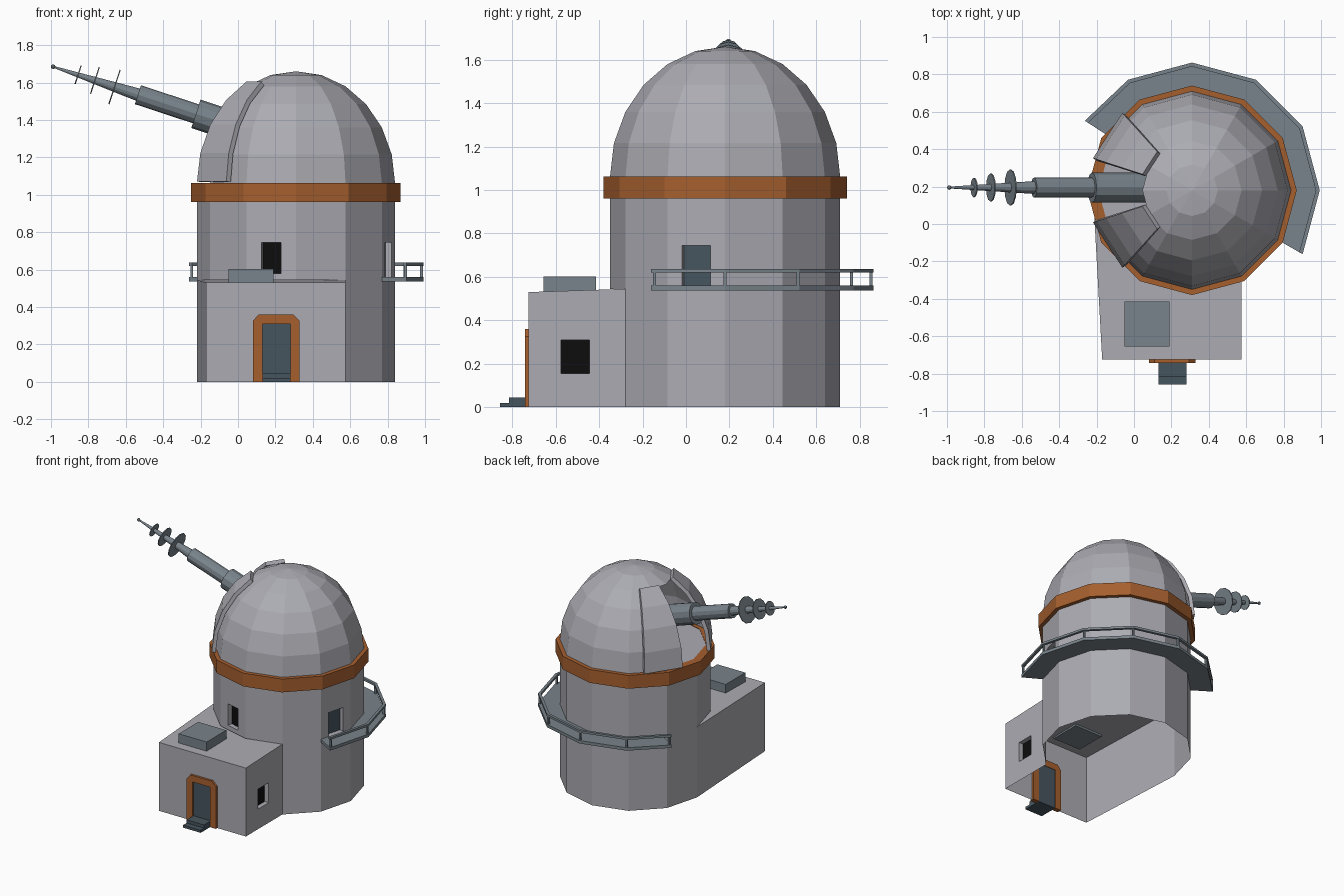
import bpy, bmesh
from math import sin, cos, radians
from mathutils import Vector, Matrix

cube = bpy.data.objects.get("Cube")
if cube:
    bpy.data.objects.remove(cube)

CX, CY, R = 0.31, 0.18, 0.53          # tower axis and radius
TOP, ROOF = 1.06, 0.545               # dome base and annex roof heights


def material(name, rgb):
    m = bpy.data.materials.new(name)
    m.use_nodes = True
    m.diffuse_color = (*rgb, 1)
    m.node_tree.nodes["Principled BSDF"].inputs["Base Color"].default_value = (*rgb, 1)
    return m


PLASTER = material("pale grey plaster", (0.41, 0.41, 0.45))
COPPER = material("copper brown", (0.38, 0.115, 0.028))
STEEL = material("blue grey steel", (0.19, 0.23, 0.26))
SLATE = material("dark slate", (0.062, 0.09, 0.112))
BLACK = material("black glass", (0.004, 0.004, 0.004))


def finish(name, bm, *mats, fix=True):
    if fix:
        bmesh.ops.recalc_face_normals(bm, faces=bm.faces)
    mesh = bpy.data.meshes.new(name)
    bm.to_mesh(mesh)
    bm.free()
    for m in mats:
        mesh.materials.append(m)
    ob = bpy.data.objects.new(name, mesh)
    bpy.context.collection.objects.link(ob)
    return ob


def polar(r, az, z):
    a = radians(az)
    return Vector((CX + r * cos(a), CY + r * sin(a), z))


def box(name, lo, hi, mat):
    lo, hi = Vector(lo), Vector(hi)
    bm = bmesh.new()
    bmesh.ops.create_cube(bm, size=1, matrix=Matrix.Translation((lo + hi) / 2)
                          @ Matrix.Diagonal((*(hi - lo), 1)))
    return finish(name, bm, mat)


def band(name, azs, r0, r1, z0, z1, mat, closed=False):
    """Faceted curved bar with a rectangular section."""
    bm = bmesh.new()
    rows = [[bm.verts.new(polar(r, a, z)) for r, z in
             ((r0, z0), (r1, z0), (r1, z1), (r0, z1))] for a in azs]
    pairs = list(zip(rows, rows[1:])) + ([(rows[-1], rows[0])] if closed else [])
    for p, q in pairs:
        for i in range(4):
            j = (i + 1) % 4
            bm.faces.new((p[i], p[j], q[j], q[i]))
    if not closed:
        bm.faces.new(rows[0])
        bm.faces.new(rows[-1])
    return finish(name, bm, mat)


def walls(bm, low, high):
    a, b = [bm.verts.new(p) for p in low], [bm.verts.new(p) for p in high]
    for i in range(len(a)):
        j = (i + 1) % len(a)
        bm.faces.new((a[i], a[j], b[j], b[i]))
    return bm.faces.new(b)


def recess(bm, normal, mid, width, z0, z1, slot, depth=0.035):
    """Replace the wall nearest to mid by one with a sunken opening."""
    n = Vector(normal).normalized()
    t = Vector((0, 0, 1)).cross(n)
    bm.normal_update()
    face = min((f for f in bm.faces if f.normal.dot(n) > 0.99),
               key=lambda f: (f.calc_center_median() - mid).length)
    c = face.calc_center_median()
    mid = mid + n * (c - mid).dot(n)
    lower = sorted(face.verts, key=lambda v: v.co.z)
    outer = sorted(lower[:2], key=lambda v: v.co.dot(t)) + \
        sorted(lower[2:], key=lambda v: -v.co.dot(t))
    pts = []
    for s, z in ((-1, z0), (1, z0), (1, z1), (-1, z1)):
        p = mid + t * s * width / 2
        pts.append(Vector((p.x, p.y, z)))
    rim = [bm.verts.new(p) for p in pts]
    back = [bm.verts.new(p - n * depth) for p in pts]
    bm.faces.remove(face)
    for i in range(4):
        j = (i + 1) % 4
        bm.faces.new((outer[i], outer[j], rim[j], rim[i]))
        bm.faces.new((rim[i], rim[j], back[j], back[i]))
    bm.faces.new(back).material_index = slot


# Ground storey: tower foot merged with the annex, open underneath
plan = [(p.x, p.y) for p in (polar(R, a, 0) for a in range(-60, 181, 30))]
plan += [(-0.17, -0.725), (0.575, -0.725)]
bm = bmesh.new()
walls(bm, [(x, y, 0) for x, y in plan],
      [(x, y, 0.53 if y < -0.5 else ROOF) for x, y in plan])
recess(bm, (1, 0, 0), Vector((0.575, -0.51, 0.23)), 0.13, 0.155, 0.31, 1)
finish("ground_storey", bm, PLASTER, BLACK, fix=False)

# Upper tower with a front window and a balcony door
bm = bmesh.new()
azs = range(0, 360, 30)
walls(bm, [polar(R, a, ROOF) for a in azs], [polar(R, a, TOP) for a in azs])
for az, w, z0, z1, slot in ((255, 0.11, 0.58, 0.745, 1), (-15, 0.135, 0.56, 0.745, 2)):
    d = polar(1, az, 0) - polar(0, az, 0)
    recess(bm, d, polar(R * cos(radians(15)), az, 0.7), w, z0, z1, slot)
finish("upper_tower", bm, PLASTER, BLACK, SLATE, fix=False)
band("copper_ring", azs, 0.5, 0.56, 0.96, TOP + 0.003, COPPER, closed=True)


# Dome with a slit on the telescope side
def dome_point(az, el, k=1.0):
    e = radians(el)
    return polar(R * k * cos(e), az, TOP + 0.6 * k * sin(e))


bm = bmesh.new()
for az in azs:
    for el in range(0, 90, 15):
        if 150 <= az < 210 and el < 60:
            continue
        quad = [dome_point(az, el), dome_point(az + 30, el), dome_point(az + 30, el + 15)]
        if el < 75:
            quad.append(dome_point(az, el + 15))
        bm.faces.new([bm.verts.new(p) for p in quad])
bmesh.ops.remove_doubles(bm, verts=bm.verts, dist=0.001)
finish("dome", bm, PLASTER, fix=False)

# Two shutters slid aside from the slit
for name, az in (("back_shutter", 132), ("front_shutter", 198)):
    bm = bmesh.new()
    rows = [[bm.verts.new(dome_point(a, el, 1.05)) for a in (az, az + 30)]
            for el in (1, 15, 30, 45, 60)]
    for p, q in zip(rows, rows[1:]):
        bm.faces.new((p[0], p[1], q[1], q[0]))
    ob = finish(name, bm, PLASTER, fix=False)
    mod = ob.modifiers.new("thickness", "SOLIDIFY")
    mod.thickness, mod.offset = 0.028, -1

# Telescope: stepped tubes, discs and a tip along one sloping axis
AXIS = Vector((-0.95, 0, 0.313)).normalized()


def on_axis(x):
    return Vector((x, 0.195, 1.685 - 0.33 * (x + 0.99)))


def tube(name, x0, x1, r0, r1):
    p, q = on_axis(x0), on_axis(x1)
    bm = bmesh.new()
    bmesh.ops.create_cone(bm, cap_ends=True, segments=12, radius1=r0, radius2=r1,
                          depth=(q - p).length, matrix=Matrix.Translation((p + q) / 2)
                          @ AXIS.to_track_quat("Z", "Y").to_matrix().to_4x4())
    return finish(name, bm, STEEL)


tube("telescope_body", 0.25, -0.225, 0.08, 0.08)
tube("telescope_barrel", -0.2, -0.535, 0.053, 0.053)
tube("telescope_spike", -0.52, -0.985, 0.035, 0.005)
for i, (x, r) in enumerate(((-0.66, 0.097), (-0.765, 0.075), (-0.855, 0.052))):
    tube(f"telescope_disc_{i + 1}", x + 0.003, x - 0.003, r, r)
bm = bmesh.new()
bmesh.ops.create_uvsphere(bm, u_segments=8, v_segments=6, radius=0.012,
                          matrix=Matrix.Translation(on_axis(-0.988)))
finish("telescope_tip", bm, STEEL)

# Balcony wrapped around the back and side
walk = [-30, 0, 30, 60, 90, 120, 147]
band("balcony_floor", walk, 0.52, 0.683, 0.537, 0.56, STEEL)
band("balcony_rail", walk, 0.662, 0.683, 0.62, 0.637, STEEL)
for i, az in enumerate(walk):
    a = az + (1 if i == 0 else -1 if i == len(walk) - 1 else 0)
    p = polar(0.671, a, 0)
    box(f"balcony_post_{i + 1}", (p.x - 0.007, p.y - 0.007, 0.555),
        (p.x + 0.007, p.y + 0.007, 0.625), STEEL)

# Entrance: chamfered frame, door and two steps
outline = [(0.08, 0), (0.08, 0.325), (0.11, 0.36), (0.295, 0.36), (0.33, 0.325), (0.33, 0)]
inner = [(0.13, 0), (0.13, 0.31), (0.13, 0.31), (0.28, 0.31), (0.28, 0.31), (0.28, 0)]
bm = bmesh.new()
for i in range(5):
    quad = [outline[i], outline[i + 1], inner[i + 1], inner[i]]
    quad = list(dict.fromkeys(quad))
    f = bm.faces.new([bm.verts.new((x, -0.742, z)) for x, z in quad])
bmesh.ops.remove_doubles(bm, verts=bm.verts, dist=0.001)
ext = bmesh.ops.extrude_face_region(bm, geom=bm.faces[:], use_keep_orig=True)
bmesh.ops.translate(bm, vec=(0, 0.035, 0),
                    verts=[g for g in ext["geom"] if isinstance(g, bmesh.types.BMVert)])
finish("door_frame", bm, COPPER)
box("door", (0.13, -0.732, 0), (0.28, -0.71, 0.31), SLATE)
box("upper_step", (0.13, -0.815, 0), (0.28, -0.73, 0.045), SLATE)
box("lower_step", (0.13, -0.857, 0), (0.28, -0.815, 0.02), SLATE)

# Box on the annex roof
box("roof_hatch", (-0.05, -0.655, 0.52), (0.19, -0.415, 0.602), STEEL)
